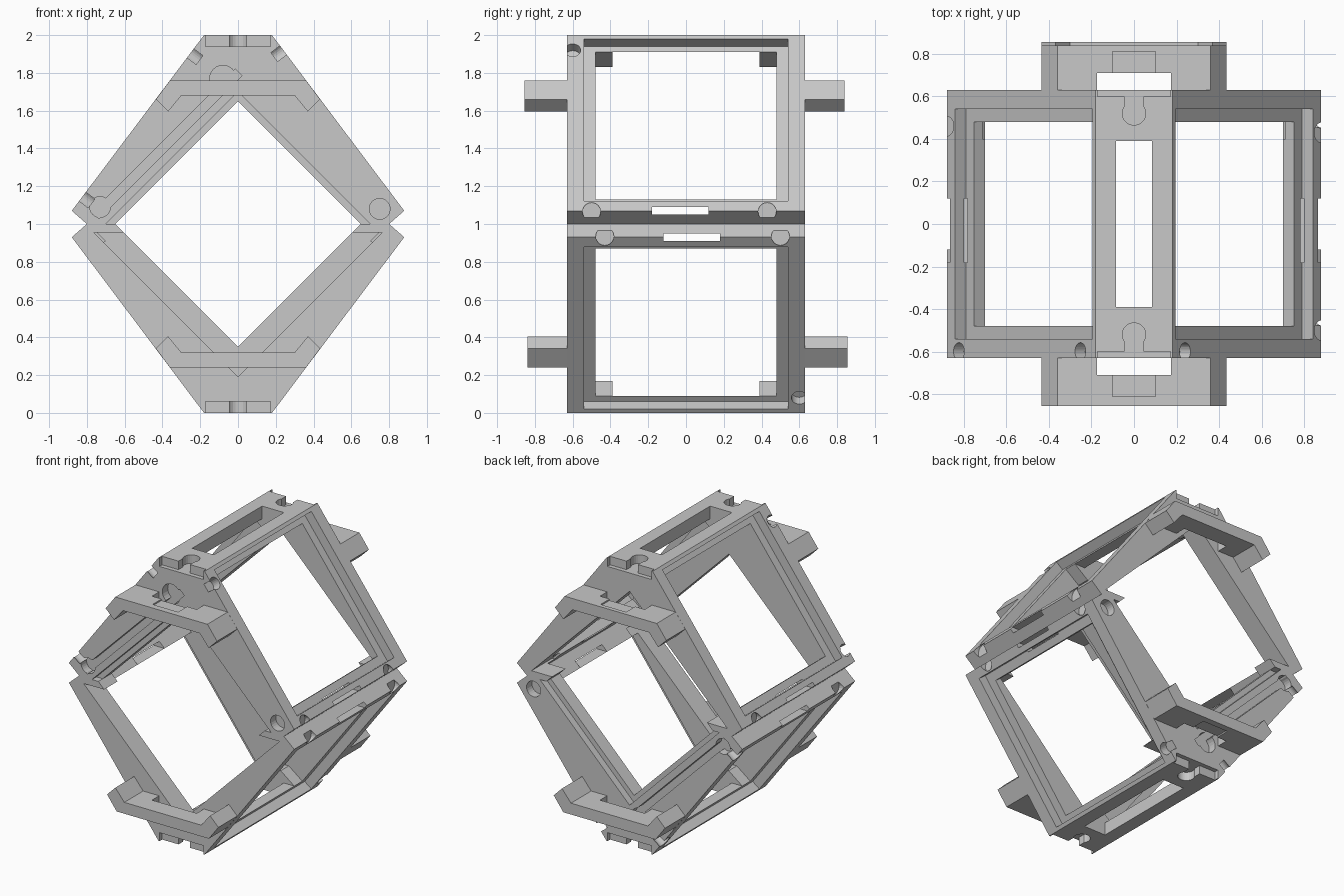
import bpy, bmesh, math
from mathutils import Matrix, Vector

cube = bpy.data.objects.get("Cube")
if cube:
    bpy.data.objects.remove(cube, do_unlink=True)

grey = bpy.data.materials.new("plain_grey")
grey.use_nodes = True
shade = (0.58, 0.58, 0.58, 1)
grey.diffuse_color = shade
grey.node_tree.nodes["Principled BSDF"].inputs["Base Color"].default_value = shade


def make_object(name, bm):
    bmesh.ops.recalc_face_normals(bm, faces=bm.faces)
    mesh = bpy.data.meshes.new(name)
    bm.to_mesh(mesh)
    bm.free()
    mesh.materials.append(grey)
    obj = bpy.data.objects.new(name, mesh)
    bpy.context.scene.collection.objects.link(obj)
    return obj


def prism(name, half, y0, y1):
    """Extrude a left-right symmetric x-z profile along y."""
    points = half + [(-x, z) for x, z in reversed(half) if x > 0]
    bm = bmesh.new()
    face = bm.faces.new([bm.verts.new((x, y0, z)) for x, z in points])
    grown = bmesh.ops.extrude_face_region(bm, geom=[face])["geom"]
    moved = [g for g in grown if isinstance(g, bmesh.types.BMVert)]
    bmesh.ops.translate(bm, verts=moved, vec=(0, y1 - y0, 0))
    return make_object(name, bm)


def box(low, high, frame=Matrix()):
    low, high = Vector(low), Vector(high)
    size = Matrix.Diagonal((*(high - low), 1))
    bm = bmesh.new()
    bmesh.ops.create_cube(bm, size=1, matrix=frame @ Matrix.Translation((low + high) / 2) @ size)
    return make_object("cutter", bm)


def drill(centre, axis, radius=0.05, depth=0.06):
    """Blind round hole centred on a surface point."""
    turn = Vector(axis).to_track_quat("Z", "Y").to_matrix().to_4x4()
    bm = bmesh.new()
    bmesh.ops.create_cone(bm, cap_ends=True, segments=24, radius1=radius, radius2=radius,
                          depth=2 * depth, matrix=Matrix.Translation(centre) @ turn)
    return make_object("cutter", bm)


def carve(obj, cutters):
    """Subtract all cutters, bake the result and remove them."""
    for cutter in cutters:
        cutter.hide_render = True
        mod = obj.modifiers.new("cut", "BOOLEAN")
        mod.operation, mod.solver, mod.object = "DIFFERENCE", "EXACT", cutter
    graph = bpy.context.evaluated_depsgraph_get()
    mesh = bpy.data.meshes.new_from_object(obj.evaluated_get(graph))
    obj.modifiers.clear()
    obj.data = mesh
    for cutter in cutters:
        bpy.data.objects.remove(cutter, do_unlink=True)


def diamond(reach, y0, y1):
    return prism("cutter", [(0, 1 + reach), (reach, 1), (reach, 0.9)], y0, y1)


# Upper half: a chevron block
upper = prism("upper_frame", [(0.18, 2), (0.88, 1.07), (0.8, 1), (0, 1)], -0.63, 0.63)

# Central opening: stepped in the front plate, widened between the plates, wide in the back plate
cutters = [diamond(0.65, -1, 1), diamond(0.79, -0.48, 0.48), diamond(0.7, -1, -0.58),
           prism("cutter", [(0, 1.81), (0.765, 1.045)], 0.4, 1)]

# Sloping sides: recessed panel, window, slit and edge holes
slope = Vector((0.7, 0, -0.93)).normalized()
for side in (1, -1):
    along = Vector((slope.x * side, 0, slope.z))
    normal = Vector((-slope.z * side, 0, slope.x))
    frame = Matrix((along, (0, 1, 0), normal)).transposed().to_4x4()
    frame.translation = (0.18 * side, 0, 2)
    cutters += [box((0.025, -0.54, -0.065), (1.10, 0.54, 0.1), frame),
                box((0.064, -0.48, -0.4), (1.04, 0.48, 0.1), frame)]
    slit = sorted((0.6 * side, side))
    cutters.append(box((slit[0], -0.18, 1.05), (slit[1], 0.12, 1.09)))
    for s in ((0.1,) if side > 0 else (0.12, 1.07)):
        cutters.append(drill(frame @ Vector((s, -0.6, 0)), normal, 0.042))
    for y in ((-0.5, 0.43) if side > 0 else (0.46,)):
        cutters.append(drill((0.88 * side, y, 1.065), (1, 0, 0), 0.048, 0.04))

# Crossbar at the top: hollow underside, long slot, keyholes and end steps
cutters += [box((-0.17, -0.39, 1.5), (0.17, 0.39, 1.91)),
            box((-0.17, -0.48, 1.5), (0.17, 0.48, 1.83)),
            box((-0.085, -0.39, 1.8), (0.085, 0.39, 2.1))]
for end in (1, -1):
    neck = sorted((0.52 * end, 0.7 * end))
    step = sorted((0.6 * end, 0.7 * end))
    cutters += [drill((0, 0.52 * end, 2), (0, 0, 1), 0.055),
                box((-0.045, neck[0], 1.94), (0.045, neck[1], 2.1)),
                box((-0.172, step[0], 1.94), (0.172, step[1], 2.1))]

# Round sockets on the front plate, two of them joined by a straight channel
for x, z, r in ((-0.73, 1.09, 0.055), (0.75, 1.08, 0.055), (-0.08, 1.77, 0.07)):
    cutters.append(drill((x, -0.63, z), (0, 1, 0), r))
diagonal = Matrix.Translation((-0.4, 0, 1.4)) @ Matrix.Rotation(-math.pi / 4, 4, "Y")
cutters.append(box((-0.5, -0.7, -0.025), (0.57, -0.57, 0.025), diagonal))
carve(upper, cutters)

# Lower half is the upper one turned over
turn_over = Matrix.Translation((0, 0, 2)) @ Matrix.Rotation(math.pi, 4, "X")


def add_turned(source, name):
    other = source.copy()
    other.data = source.data.copy()
    other.name = name
    other.data.transform(turn_over)
    bpy.context.scene.collection.objects.link(other)


add_turned(upper, "lower_frame")

# Projecting brackets on front and back, each with a gap beside the plate
hook = [(0.36, 1.76), (0.435, 1.66), (0.37, 1.595), (0.3, 1.68)]
for label, opposite, end, reach in (("front", "back", -1, 0.855), ("back", "front", 1, 0.84)):
    span = sorted((0.63 * end, reach * end))
    bracket = prism("upper_" + label + "_bracket", hook, *span)
    gap = sorted((0.6 * end, 0.71 * end))
    pocket = sorted((0.7 * end, 0.81 * end))
    carve(bracket, [box((-0.175, gap[0], 1.5), (0.175, gap[1], 1.9)),
                    box((-0.1, pocket[0], 1.75), (0.1, pocket[1], 1.9))])
    add_turned(bracket, "lower_" + opposite + "_bracket")
